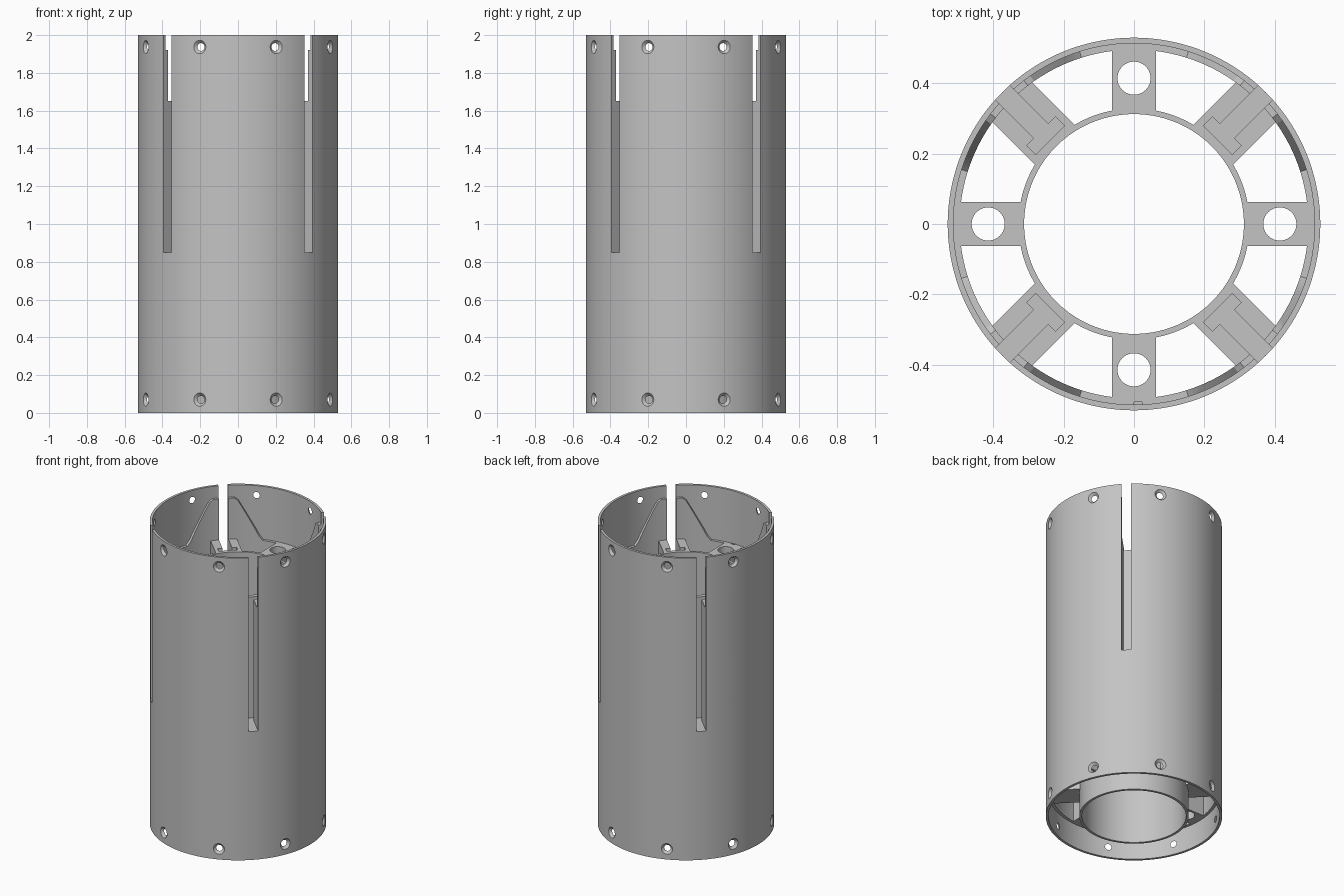
import bpy, bmesh, math
from mathutils import Matrix, Vector

if "Cube" in bpy.data.objects:
    bpy.data.objects.remove(bpy.data.objects["Cube"])

SEG = 144
R_OUT, R_REC, R_LIN = 0.529, 0.513, 0.495     # outer skin, end recess, liner bore
CORE_OUT, CORE_IN = 0.328, 0.312              # inner tube
LOW, DECK = 0.16, 1.65                        # underside and top of the ribs

grey = bpy.data.materials.new("light_grey")
grey.diffuse_color = (0.55, 0.55, 0.55, 1)
grey.use_nodes = True
grey.node_tree.nodes["Principled BSDF"].inputs["Base Color"].default_value = grey.diffuse_color


def make(name, bm):
    bmesh.ops.recalc_face_normals(bm, faces=bm.faces)
    me = bpy.data.meshes.new(name)
    bm.to_mesh(me)
    bm.free()
    ob = bpy.data.objects.new(name, me)
    bpy.context.collection.objects.link(ob)
    me.materials.append(grey)
    return ob


def ring(name, r_in, r_out, z0, top):
    """Tube whose top height may vary with angle."""
    bm = bmesh.new()
    cols = []
    for i in range(SEG):
        a = 2 * math.pi * i / SEG
        c, s, z1 = math.cos(a), math.sin(a), top(math.degrees(a))
        cols.append([bm.verts.new((r * c, r * s, z)) for r, z in
                     ((r_in, z0), (r_out, z0), (r_out, z1), (r_in, z1))])
    for i in range(SEG):
        p, q = cols[i], cols[(i + 1) % SEG]
        for k in range(4):
            bm.faces.new((p[k], p[(k + 1) % 4], q[(k + 1) % 4], q[k]))
    return make(name, bm)


def prism(bm, pts, z0, z1, angle):
    """Extrude a plan outline (radius, offset) and turn it about z."""
    rot = Matrix.Rotation(math.radians(angle), 4, 'Z')
    lo = [bm.verts.new(rot @ Vector((x, y, z0))) for x, y in pts]
    hi = [bm.verts.new(rot @ Vector((x, y, z1))) for x, y in pts]
    bm.faces.new(lo[::-1])
    bm.faces.new(hi)
    n = len(pts)
    for i in range(n):
        j = (i + 1) % n
        bm.faces.new((lo[i], lo[j], hi[j], hi[i]))


def cone(bm, r1, r2, depth, mat, seg=24):
    bmesh.ops.create_cone(bm, cap_ends=True, segments=seg, radius1=r1,
                          radius2=r2, depth=depth, matrix=mat)


def boolean(target, tool, op):
    m = target.modifiers.new(op.lower(), 'BOOLEAN')
    m.operation, m.solver, m.object = op, 'EXACT', tool
    bpy.context.view_layer.objects.active = target
    bpy.ops.object.modifier_apply(modifier=m.name)
    bpy.data.objects.remove(tool, do_unlink=True)


def liner_top(deg):
    """Liner rises into a trapezoid gusset around each fin slot."""
    d = abs((deg % 90) - 45)
    return DECK + 0.27 * min(1, max(0, (26.5 - d) / 17.5))


# Shell, liner with gussets, and inner tube
body = ring("slotted_tube_body", R_REC, R_OUT, 0, lambda a: 2.0)
boolean(body, ring("liner", R_LIN, 0.52, LOW, liner_top), 'UNION')
boolean(body, ring("inner_tube", CORE_IN, CORE_OUT, 0, lambda a: DECK), 'UNION')

# Ribs joining the tubes: narrow for rods, wide for fin slots
bm = bmesh.new()
for k in range(8):
    w = 0.08 if k % 2 else 0.0625
    prism(bm, [(0.316, -w), (0.505, -w), (0.505, w), (0.316, w)], LOW, DECK, 45 * k)
boolean(body, make("ribs", bm), 'UNION')

# T-shaped fin slots, open at the top
bm = bmesh.new()
s, t = 0.029, 0.058
tee = [(0.337, -t), (0.373, -t), (0.373, -s), (0.6, -s),
       (0.6, s), (0.373, s), (0.373, t), (0.337, t)]
for k in range(4):
    prism(bm, tee, 0.85, 2.1, 45 + 90 * k)
boolean(body, make("fin_slots", bm), 'DIFFERENCE')

# Rod holes through the narrow ribs
bm = bmesh.new()
for k in range(4):
    a = math.pi / 2 * k
    cone(bm, 0.047, 0.047, 2.4,
         Matrix.Translation((0.414 * math.cos(a), 0.414 * math.sin(a), 1)), 40)
boolean(body, make("rod_holes", bm), 'DIFFERENCE')

# Countersunk screw holes around both ends
shanks, sinks = bmesh.new(), bmesh.new()
for k in range(8):
    for z in (0.07, 1.937):
        turn = (Matrix.Rotation(math.radians(22.5 + 45 * k), 4, 'Z')
                @ Matrix.Translation((0.522, 0, z))
                @ Matrix.Rotation(math.pi / 2, 4, 'Y'))
        cone(shanks, 0.018, 0.018, 0.08, turn)
        cone(sinks, 0.015, 0.043, 0.03, turn)
boolean(body, make("screw_shanks", shanks), 'DIFFERENCE')
boolean(body, make("screw_sinks", sinks), 'DIFFERENCE')

# Smooth round walls, keep edges crisp
bpy.ops.object.select_all(action='DESELECT')
body.select_set(True)
bpy.context.view_layer.objects.active = body
bpy.ops.object.shade_smooth_by_angle(angle=math.radians(25))
